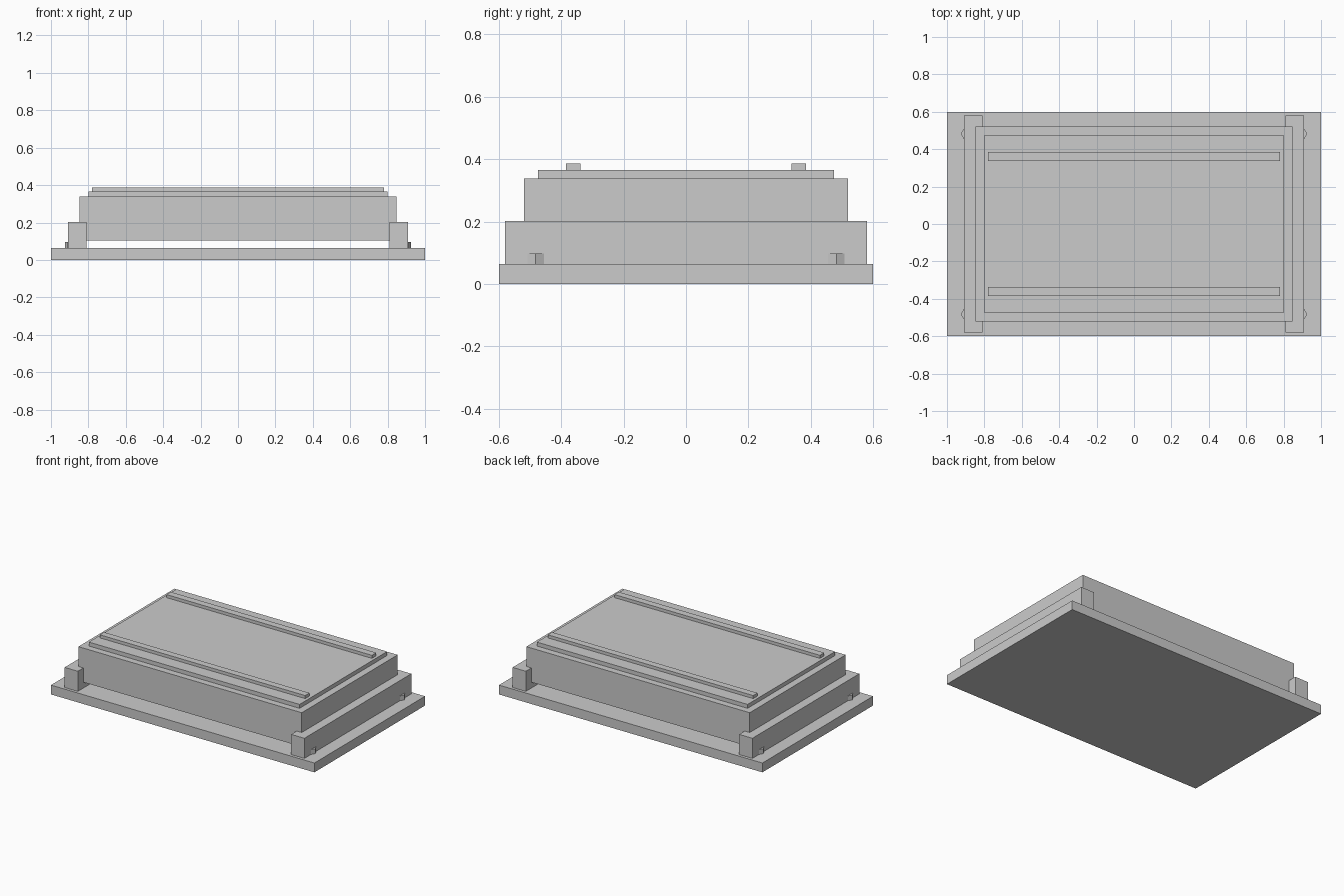
import bpy, bmesh
from mathutils import Matrix

if "Cube" in bpy.data.objects:
    bpy.data.objects.remove(bpy.data.objects["Cube"])


def box(name, x, y, z):
    """Box from (min, max) ranges on each axis."""
    size = [r[1] - r[0] for r in (x, y, z)]
    centre = [(r[0] + r[1]) / 2 for r in (x, y, z)]
    bm = bmesh.new()
    bmesh.ops.create_cube(bm, size=1,
                          matrix=Matrix.Translation(centre) @ Matrix.Diagonal((*size, 1)))
    return finish(name, bm)


def hex_bolt(name, x, y, z0, z1, radius):
    """Upright six-sided bolt with corners pointing along x."""
    bm = bmesh.new()
    bmesh.ops.create_cone(bm, cap_ends=True, segments=6, radius1=radius, radius2=radius,
                          depth=z1 - z0)
    tip = max(bm.verts, key=lambda v: v.co.x).co.x
    if tip < radius * 0.95:
        bmesh.ops.rotate(bm, verts=bm.verts, matrix=Matrix.Rotation(0.5235988, 3, 'Z'))
    bmesh.ops.translate(bm, verts=bm.verts, vec=(x, y, (z0 + z1) / 2))
    return finish(name, bm)


def finish(name, bm):
    mesh = bpy.data.meshes.new(name)
    bm.to_mesh(mesh)
    bm.free()
    obj = bpy.data.objects.new(name, mesh)
    bpy.context.collection.objects.link(obj)
    return obj


# Base plate, raised body and lid panel
box("base_plate", (-1, 1), (-0.6, 0.6), (0, 0.064))
box("body", (-0.848, 0.848), (-0.52, 0.52), (0.104, 0.338))
box("lid_panel", (-0.8, 0.8), (-0.475, 0.475), (0.338, 0.365))

# Long ribs on the lid
for side, s in (("front", -1), ("back", 1)):
    box(side + "_rib", (-0.78, 0.78), sorted((s * 0.338, s * 0.385)), (0.365, 0.386))

# Side rails carrying the body, each with two bolts
for side, s in (("left", -1), ("right", 1)):
    box(side + "_rail", sorted((s * 0.81, s * 0.91)), (-0.58, 0.58), (0.064, 0.202))
    for end, t in (("front", -1), ("back", 1)):
        hex_bolt(f"{side}_{end}_bolt", s * 0.895, t * 0.482, 0.064, 0.097, 0.031)
